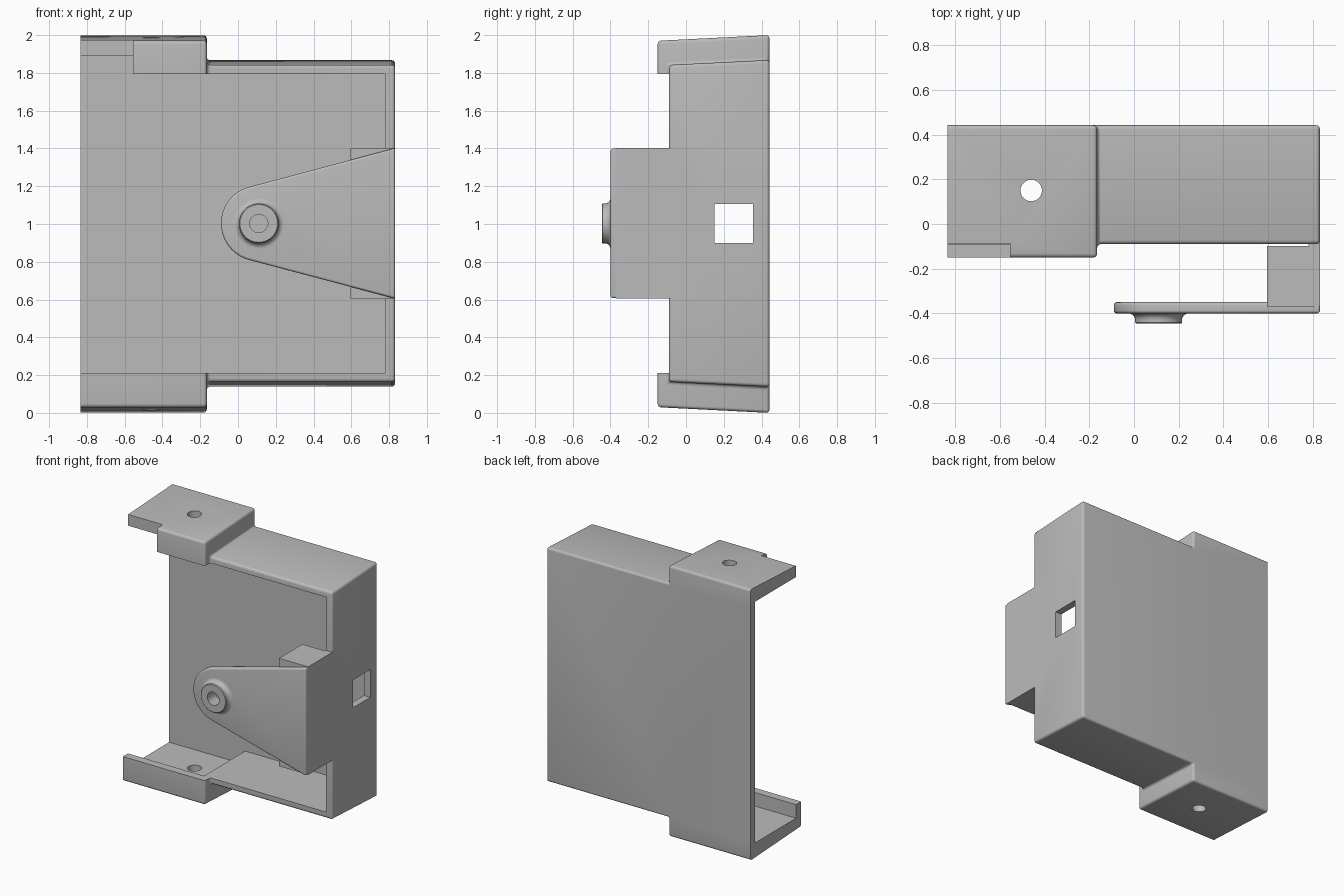
import bpy, bmesh, math
from mathutils import Matrix

if "Cube" in bpy.data.objects:
    bpy.data.objects.remove(bpy.data.objects["Cube"])

grey = bpy.data.materials.new("light_grey")
grey.use_nodes = True
colour = (0.5, 0.5, 0.5, 1)
grey.diffuse_color = colour
grey.node_tree.nodes["Principled BSDF"].inputs["Base Color"].default_value = colour


def finish(name, bm):
    bmesh.ops.recalc_face_normals(bm, faces=bm.faces)
    mesh = bpy.data.meshes.new(name)
    bm.to_mesh(mesh)
    bm.free()
    mesh.materials.append(grey)
    obj = bpy.data.objects.new(name, mesh)
    bpy.context.collection.objects.link(obj)
    return obj


def prism(name, points, offset):
    """Extrude a closed loop of 3D points by an offset."""
    bm = bmesh.new()
    face = bm.faces.new([bm.verts.new(p) for p in points])
    out = bmesh.ops.extrude_face_region(bm, geom=[face])
    moved = [v for v in out["geom"] if isinstance(v, bmesh.types.BMVert)]
    bmesh.ops.translate(bm, verts=moved, vec=offset)
    return finish(name, bm)


def block(name, x, y, z, rise=0):
    """Box whose top and bottom spread apart by rise towards the back."""
    side = [(x[0], y[0], z[0] + rise), (x[0], y[1], z[0]),
            (x[0], y[1], z[1]), (x[0], y[0], z[1] - rise)]
    return prism(name, side, (x[1] - x[0], 0, 0))


def rod(name, centre, radius, depth, along_y=False):
    bm = bmesh.new()
    bmesh.ops.create_cone(bm, cap_ends=True, segments=40, radius1=radius,
                          radius2=radius, depth=depth)
    turn = Matrix.Rotation(math.pi / 2 if along_y else 0, 4, 'X')
    bm.transform(Matrix.Translation(centre) @ turn)
    return finish(name, bm)


def apply_modifiers(obj):
    graph = bpy.context.evaluated_depsgraph_get()
    mesh = bpy.data.meshes.new_from_object(obj.evaluated_get(graph))
    obj.modifiers.clear()
    obj.data = mesh


def combine(obj, others, operation):
    for other in others:
        mod = obj.modifiers.new(operation, 'BOOLEAN')
        mod.operation, mod.solver, mod.object = operation, 'EXACT', other
        apply_modifiers(obj)
        bpy.data.objects.remove(other)


def round_edges(obj, width):
    mod = obj.modifiers.new("rounding", 'BEVEL')
    mod.width, mod.segments = width, 4
    mod.limit_method, mod.angle_limit = 'ANGLE', math.radians(30)
    apply_modifiers(obj)


# Outer shell: tapered body with a taller, deeper flange section
housing = block("housing", (-0.95, 0.832), (-0.09, 0.442), (0.138, 1.868), 0.026)
combine(housing, [block("flange", (-0.95, -0.165), (-0.15, 0.442), (0, 2), 0.03)], 'UNION')
round_edges(housing, 0.018)

# Hollow interior, open front and side, notch, window and screw holes
combine(housing, [
    block("open_end", (-1.2, -0.835), (-1, 1), (-1, 3)),
    block("pocket", (-1, 0.78), (-0.2, 0.39), (0.21, 1.795)),
    block("flange_pocket", (-1, -0.215), (-0.09, 0.39), (0.11, 1.89)),
    block("notch", (-1, -0.555), (-0.5, -0.088), (1, 2.2)),
    block("window", (0.7, 1), (0.15, 0.355), (0.9, 1.105)),
    rod("screw_holes", (-0.46, 0.15, 1), 0.048, 3),
], 'DIFFERENCE')

# Tapered arm plate with a round end
pivot_x, pivot_z, end_r = 0.11, 1.003, 0.2
outline = [(0.832, -0.4, 0.605), (0.832, -0.4, 1.402)]
for i in range(25):
    a = math.radians(105 + i * 150 / 24)
    outline.append((pivot_x + end_r * math.cos(a), -0.4, pivot_z + end_r * math.sin(a)))
arm = prism("arm", outline, (0, 0.05, 0))
round_edges(arm, 0.013)

# Boss with a flared foot, spun round the pivot
bm = bmesh.new()
profile = [(0, -0.38), (0.135, -0.38), (0.135, -0.4)]
for i in range(1, 7):
    a = math.radians(i * 15)
    profile.append((0.135 - 0.03 * math.sin(a), -0.4 - 0.03 * (1 - math.cos(a))))
profile += [(0.105, -0.441), (0.1, -0.446), (0, -0.446)]
verts = [bm.verts.new((pivot_x + r, y, pivot_z)) for r, y in profile]
edges = [bm.edges.new(pair) for pair in zip(verts, verts[1:])]
bmesh.ops.spin(bm, geom=verts + edges, cent=(pivot_x, 0, pivot_z), axis=(0, 1, 0),
               angle=2 * math.pi, steps=40)
bmesh.ops.remove_doubles(bm, verts=bm.verts, dist=0.0005)
boss = finish("boss", bm)

# Arm support block and the wall joining it to the housing
combine(arm, [
    boss,
    block("support", (0.595, 0.832), (-0.37, -0.098), (0.605, 1.402)),
    block("support_wall", (0.78, 0.832), (-0.365, -0.05), (0.605, 1.402)),
], 'UNION')
combine(arm, [rod("pivot_hole", (pivot_x, -0.4, pivot_z), 0.048, 0.3, True)], 'DIFFERENCE')
combine(housing, [arm], 'UNION')

# Smooth the rounded edges only
bpy.ops.object.select_all(action='DESELECT')
housing.select_set(True)
bpy.context.view_layer.objects.active = housing
bpy.ops.object.shade_smooth_by_angle(angle=math.radians(30))
